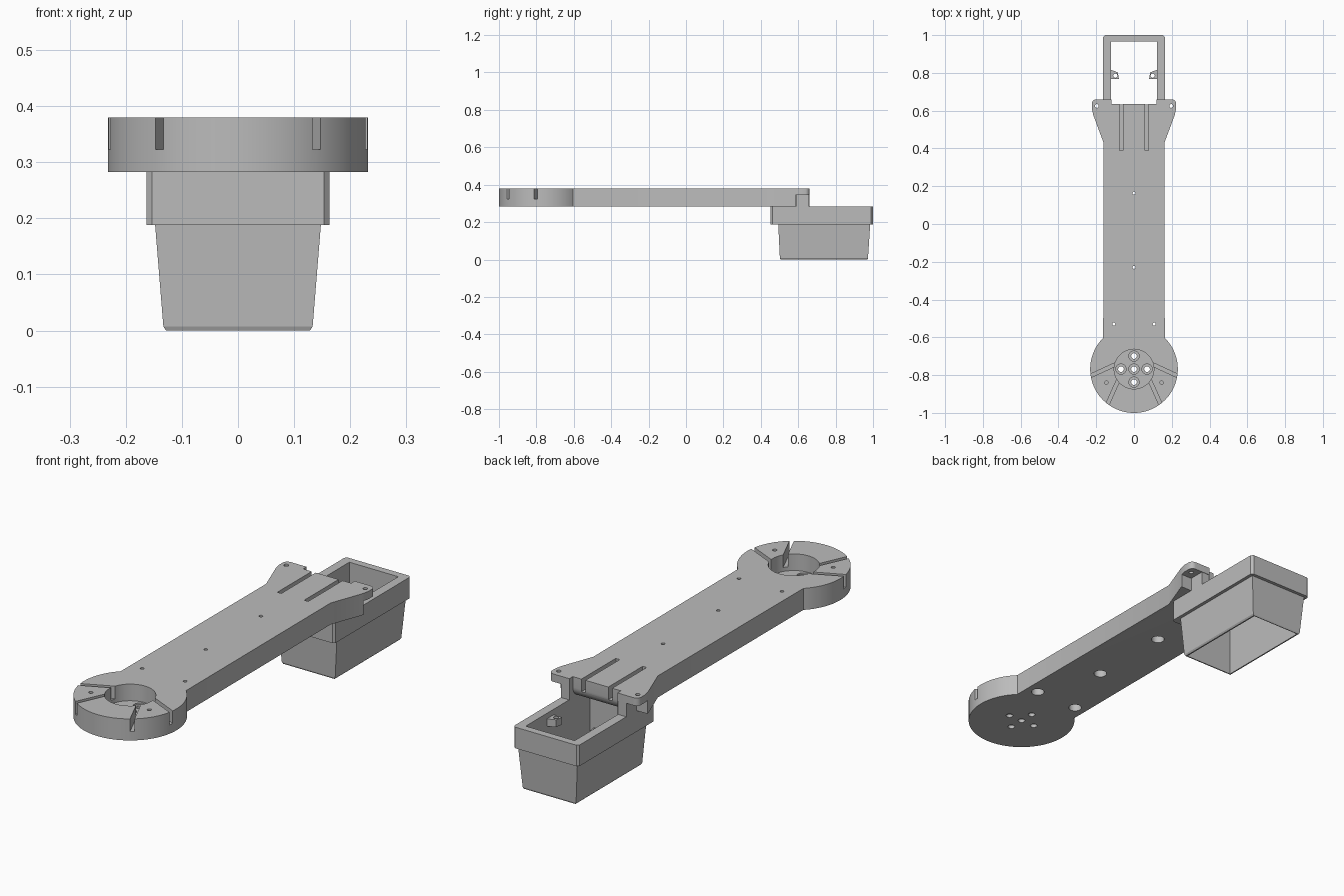
import bpy, bmesh, math
from mathutils import Matrix, Vector

if "Cube" in bpy.data.objects:
    bpy.data.objects.remove(bpy.data.objects["Cube"], do_unlink=True)

grey = bpy.data.materials.new("plain grey")
grey.use_nodes = True
grey.diffuse_color = (0.5, 0.5, 0.5, 1)
grey.node_tree.nodes["Principled BSDF"].inputs["Base Color"].default_value = (0.5, 0.5, 0.5, 1)

BOTTOM, TOP = 0.283, 0.38       # arm underside and upper face
HUB = Vector((0, -0.768, 0))    # centre of the round end
HUB_R = 0.232
SLOT_FLOOR = 0.323


def loft(name, rings):
    """Closed solid through rings of equal point count."""
    bm = bmesh.new()
    loops = [[bm.verts.new(p) for p in ring] for ring in rings]
    n = len(loops[0])
    bm.faces.new(loops[0][::-1])
    bm.faces.new(loops[-1])
    for a, b in zip(loops, loops[1:]):
        for i in range(n):
            j = (i + 1) % n
            bm.faces.new((a[i], a[j], b[j], b[i]))
    bmesh.ops.recalc_face_normals(bm, faces=bm.faces)
    mesh = bpy.data.meshes.new(name)
    bm.to_mesh(mesh)
    bm.free()
    mesh.materials.append(grey)
    ob = bpy.data.objects.new(name, mesh)
    bpy.context.collection.objects.link(ob)
    return ob


def prism(name, outline, z0, z1):
    return loft(name, [[(x, y, z) for x, y in outline] for z in (z0, z1)])


def rect(x0, x1, y0, y1, c=0.0):
    """Rectangle outline, with chamfered corners when c is set."""
    if not c:
        return [(x0, y0), (x1, y0), (x1, y1), (x0, y1)]
    return [(x0 + c, y0), (x1 - c, y0), (x1, y0 + c), (x1, y1 - c),
            (x1 - c, y1), (x0 + c, y1), (x0, y1 - c), (x0, y0 + c)]


def box(name, x0, x1, y0, y1, z0, z1):
    return prism(name, rect(x0, x1, y0, y1), z0, z1)


def disc(name, x, y, r, z0, z1, n=32):
    ring = [(x + r * math.cos(2 * math.pi * i / n), y + r * math.sin(2 * math.pi * i / n))
            for i in range(n)]
    return prism(name, ring, z0, z1)


def cut(target, *cutters):
    for c in cutters:
        mod = target.modifiers.new("cut", 'BOOLEAN')
        mod.operation, mod.solver, mod.object = 'DIFFERENCE', 'EXACT', c
        bpy.context.view_layer.objects.active = target
        bpy.ops.object.modifier_apply(modifier=mod.name)
        bpy.data.objects.remove(c, do_unlink=True)


def smooth(ob):
    bpy.ops.object.select_all(action='DESELECT')
    ob.select_set(True)
    bpy.context.view_layer.objects.active = ob
    bpy.ops.object.shade_smooth_by_angle(angle=math.radians(25))


# Arm: round hub, straight beam and flared wings, mirrored from one half
a0, a1 = -math.pi / 2, math.acos(0.163 / HUB_R)
half = [(HUB_R * math.cos(a0 + (a1 - a0) * i / 36), HUB.y + HUB_R * math.sin(a0 + (a1 - a0) * i / 36))
        for i in range(37)]
half += [(0.161, 0.43), (0.215, 0.575), (0.223, 0.61)]
half += [(0.2 + 0.023 * math.cos(t), 0.637 + 0.023 * math.sin(t))
         for t in (i * math.pi / 12 for i in range(7))]
outline = half + [(-x, y) for x, y in half[:0:-1]]
arm = prism("arm", outline, BOTTOM, TOP)

# Recess between the wings, leaving the end of the beam rounded underneath
end, r = 0.635, 0.05
profile = [(0.7, BOTTOM - 0.02), (end - r, BOTTOM - 0.02)]
profile += [(end - r + r * math.sin(t), BOTTOM + r - r * math.cos(t))
            for t in (i * math.pi / 16 for i in range(9))]
profile += [(end, TOP + 0.02), (0.7, TOP + 0.02)]
cut(arm, loft("end_cutter", [[(x, y, z) for y, z in profile] for x in (-0.12, 0.12)]))

# Hub pocket and the slots running from it to the rim
cut(arm, disc("pocket_cutter", 0, HUB.y, 0.105, 0.305, TOP + 0.02, 64))
for s in (-1, 1):
    for rim, heading in (((0.232, -0.805), (-0.91, 0.42)), ((0.14, -0.953), (-0.41, 0.91))):
        d = Vector(heading).normalized()
        side = Vector((-d.y, d.x)) * 0.009
        p = Vector(rim)
        a, b = p - d * 0.06, p + d * 0.19
        pts = [(s * q.x, q.y) for q in (a - side, b - side, b + side, a + side)]
        cut(arm, prism("slot_cutter", pts, SLOT_FLOOR, TOP + 0.02))
    # Cable slots, wing undercut and wing hole at the rear
    cut(arm,
        box("groove_cutter", s * 0.067 - 0.01, s * 0.067 + 0.01, 0.39, 0.7, SLOT_FLOOR, TOP + 0.02),
        box("undercut_cutter", min(s * 0.121, s * 0.25), max(s * 0.121, s * 0.25),
            0.585, 0.7, BOTTOM - 0.02, 0.345),
        disc("wing_hole", s * 0.197, 0.625, 0.01, 0.3, 0.4),
        disc("hub_hole", s * 0.146, -0.84, 0.009, 0.33, 0.4))

# Counterbored holes in the pocket floor
for x, y in ((0, 0), (0.069, 0), (-0.069, 0), (0, 0.069), (0, -0.069)):
    cut(arm, disc("shaft_hole", x, HUB.y + y, 0.015, 0.25, 0.35),
        disc("shaft_bore", x, HUB.y + y, 0.027, 0.297, 0.33))

# Screw holes along the beam, wide from below
for x, y in ((-0.107, -0.53), (0.107, -0.53), (0, -0.23), (0, 0.163)):
    cut(arm, disc("screw_hole", x, y, 0.008, 0.25, 0.4),
        disc("screw_bore", x, y, 0.028, 0.25, 0.355))
smooth(arm)

# Rear housing: collar over a tapered open tub
opening = (-0.122, 0.122, 0.51, 0.967)
collar = prism("housing_collar", rect(-0.163, 0.163, 0.453, 1.0, 0.01), 0.188, BOTTOM)
cut(collar, box("collar_opening", *opening, 0.1, 0.4))

tub_levels = ((0.0, 0.128, 0.505, 0.97), (0.007, 0.133, 0.502, 0.973), (0.192, 0.148, 0.493, 0.985))
tub = loft("housing_tub", [[(x, y, z) for x, y in rect(-w, w, y0, y1)]
                           for z, w, y0, y1 in tub_levels])
cut(tub, box("tub_opening", *opening, -0.1, 0.3))

for s, side in ((-1, "right"), (1, "left")):
    # Upright tab that fits under the wing
    box(side + "_tab", min(s * 0.122, s * 0.163), max(s * 0.122, s * 0.163),
        0.587, 0.658, BOTTOM - 0.005, 0.345)
    # Small screw lug on the inner wall
    lug = prism(side + "_lug", [(s * x, y) for x, y in
                ((0.126, 0.818), (0.086, 0.803), (0.08, 0.768), (0.126, 0.768))], 0.225, 0.258)
    cut(lug, disc("lug_hole", s * 0.099, 0.785, 0.011, 0.2, 0.3))
    smooth(lug)
